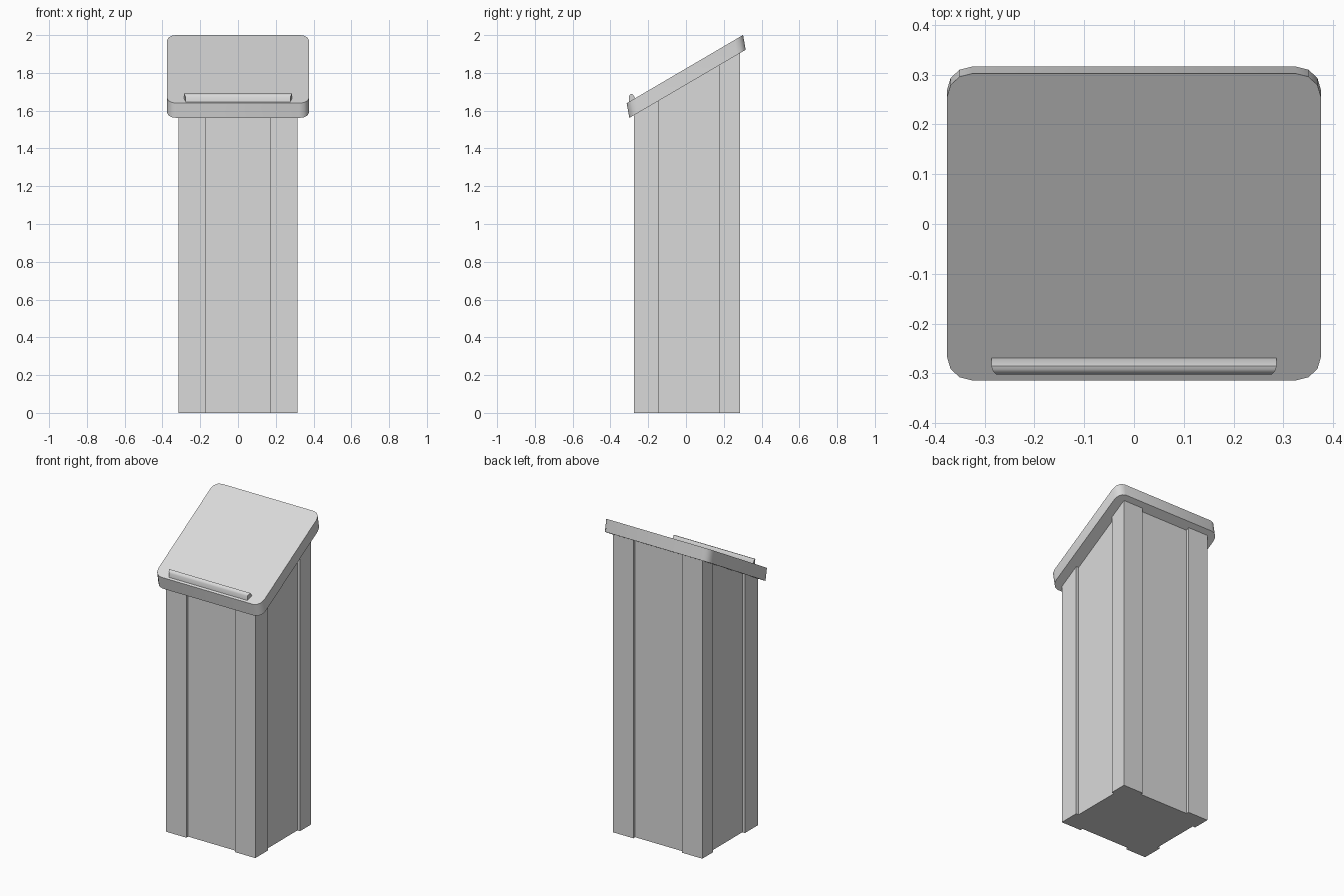
import bpy, bmesh, math

cube = bpy.data.objects.get("Cube")
if cube:
    bpy.data.objects.remove(cube, do_unlink=True)

# One plain grey for the whole lectern
grey = bpy.data.materials.new("light grey")
grey.use_nodes = True
colour = (0.7, 0.7, 0.7, 1)
grey.diffuse_color = colour
grey.node_tree.nodes["Principled BSDF"].inputs["Base Color"].default_value = colour

SLOPE = 0.586          # rise of the reading desk per unit of depth


def loft(name, lower, upper, smooth=False):
    """Closed solid between two matching outlines."""
    bm = bmesh.new()
    a = [bm.verts.new(p) for p in lower]
    b = [bm.verts.new(p) for p in upper]
    bm.faces.new(a)
    bm.faces.new(b)
    for i in range(len(a)):
        j = (i + 1) % len(a)
        bm.faces.new((a[i], a[j], b[j], b[i]))
    bmesh.ops.recalc_face_normals(bm, faces=bm.faces)
    mesh = bpy.data.meshes.new(name)
    bm.to_mesh(mesh)
    bm.free()
    mesh.materials.append(grey)
    obj = bpy.data.objects.new(name, mesh)
    bpy.context.collection.objects.link(obj)
    if smooth:
        bpy.ops.object.select_all(action='DESELECT')
        obj.select_set(True)
        bpy.context.view_layer.objects.active = obj
        bpy.ops.object.shade_smooth_by_angle(angle=math.radians(35))
    return obj


# Pedestal: corner posts with a shallow recessed panel on each side
X, FRONT, BACK = 0.315, -0.275, 0.285
PX, PF, PB = 0.173, -0.145, 0.175
D = 0.018
outline = [
    (-X, FRONT), (-PX, FRONT), (-PX, FRONT + D), (PX, FRONT + D), (PX, FRONT),
    (X, FRONT), (X, PF), (X - D, PF), (X - D, PB), (X, PB),
    (X, BACK), (PX, BACK), (PX, BACK - D), (-PX, BACK - D), (-PX, BACK),
    (-X, BACK), (-X, PB), (-X + D, PB), (-X + D, PF), (-X, PF)]
loft("pedestal",
     [(x, y, 0) for x, y in outline],
     [(x, y, 1.74 + SLOPE * y) for x, y in outline])

# Sloping desk top with rounded corners
RX, RY, HX, HY, STEPS = 0.05, 0.046, 0.375, 0.308, 3
rim = []
for quarter, (sx, sy) in enumerate([(1, 1), (-1, 1), (-1, -1), (1, -1)]):
    for k in range(STEPS + 1):
        a = math.pi / 2 * (quarter + k / STEPS)
        rim.append((sx * (HX - RX) + RX * math.cos(a),
                    sy * (HY - RY) + RY * math.sin(a)))
loft("desk_top",
     [(x, y + 0.008, 1.742 + SLOPE * y) for x, y in rim],
     [(x, y - 0.006, 1.82 + SLOPE * y) for x, y in rim], smooth=True)

# Book ledge: rounded strip near the front edge, tapered at its front ends
profile = [(-0.302, 1.642, 0.277), (-0.302, 1.673, 0.277),
           (-0.298, 1.682, 0.281), (-0.292, 1.688, 0.285),
           (-0.285, 1.69, 0.286), (-0.269, 1.667, 0.286),
           (-0.269, 1.660, 0.286)]
loft("book_ledge",
     [(-w, y, z) for y, z, w in profile],
     [(w, y, z) for y, z, w in profile], smooth=True)
